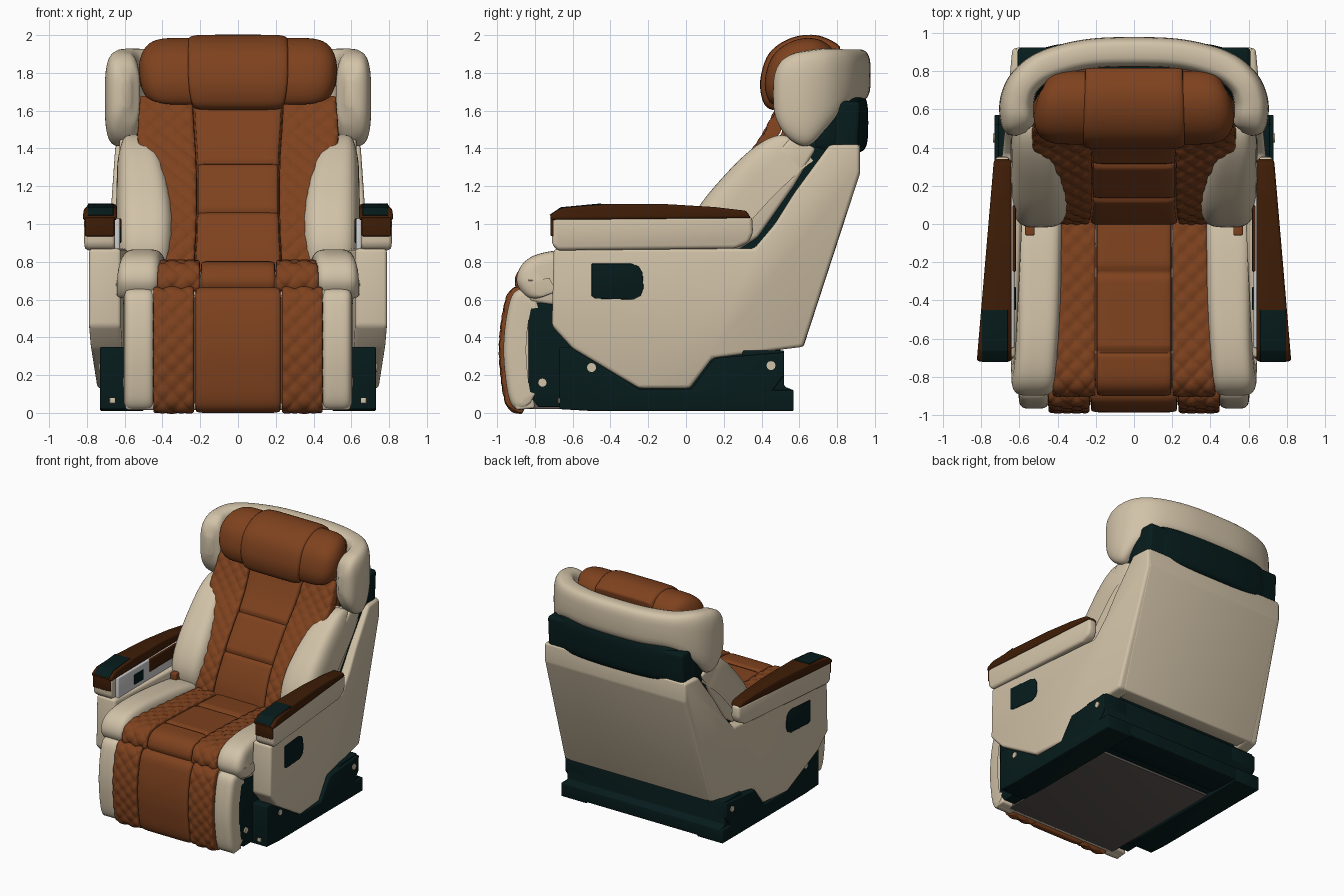
import bpy, bmesh, math
from mathutils import Vector

if "Cube" in bpy.data.objects:
    bpy.data.objects.remove(bpy.data.objects["Cube"])


def material(name, rgb):
    m = bpy.data.materials.new(name)
    m.use_nodes = True
    m.diffuse_color = (*rgb, 1)
    m.node_tree.nodes["Principled BSDF"].inputs["Base Color"].default_value = (*rgb, 1)
    return m


CREAM = material("cream_leather", (0.64, 0.54, 0.39))
BROWN = material("tan_leather", (0.21, 0.054, 0.013))
WOOD = material("dark_wood", (0.048, 0.012, 0.002))
DARK = material("dark_teal_plastic", (0.002, 0.011, 0.0115))
GREY = material("light_grey_metal", (0.6, 0.6, 0.6))
UNDER = material("underside_plate", (0.11, 0.094, 0.084))


def finish(name, bm, mat, mirror, angle=40):
    me = bpy.data.meshes.new(name)
    bm.to_mesh(me)
    bm.free()
    me.materials.append(mat)
    ob = bpy.data.objects.new(name, me)
    bpy.context.collection.objects.link(ob)
    bpy.ops.object.select_all(action='DESELECT')
    ob.select_set(True)
    bpy.context.view_layer.objects.active = ob
    bpy.ops.object.shade_smooth_by_angle(angle=math.radians(angle))
    if mirror:
        ob.modifiers.new("mirror", 'MIRROR')


def spline(pts, t):
    """Smooth curve through points, t from 0 to 1."""
    pts = [Vector(p) for p in pts]
    n = len(pts) - 1
    i = min(int(t * n), n - 1)
    f = t * n - i
    p0, p1, p2, p3 = (pts[max(0, min(n, i + k))] for k in (-1, 0, 1, 2))
    return p1 + 0.5 * f * (p2 - p0 + f * (2 * p0 - 5 * p1 + 4 * p2 - p3
                                          + f * (3 * (p1 - p2) + p3 - p0)))


def prism(name, pts, xa, xb, mat, bevel=0.015, mirror=True):
    """Side outline (y, z) extruded from xa to xb; either may depend on y, z."""
    bm = bmesh.new()
    fa = xa if callable(xa) else lambda y, z: xa
    fb = xb if callable(xb) else lambda y, z: xb
    a = [bm.verts.new((fa(y, z), y, z)) for y, z in pts]
    b = [bm.verts.new((fb(y, z), y, z)) for y, z in pts]
    bm.faces.new(a)
    bm.faces.new(b)
    for i in range(len(pts)):
        j = (i + 1) % len(pts)
        bm.faces.new((a[i], a[j], b[j], b[i]))
    bmesh.ops.recalc_face_normals(bm, faces=bm.faces)
    if bevel:
        bmesh.ops.bevel(bm, geom=bm.edges[:], offset=bevel, segments=3, profile=0.5,
                        affect='EDGES', clamp_overlap=True)
    finish(name, bm, mat, mirror)


def box(y0, y1, z0, z1):
    return [(y0, z0), (y1, z0), (y1, z1), (y0, z1)]


def cushion(name, path, xa, xb, mat, bulge=0.02, drop=0.05, n=9, seams=(), quilt=0,
            mirror=True, nu=24, nv=48):
    """Padded strip following a (y, z) path between two x edges (lists along the path)."""
    bm = bmesh.new()
    cap = lambda s: max(0, 1 - abs(2 * s - 1) ** n) ** (1 / n)
    ease = lambda s: 0.3 * s + 0.35 * (1 - math.cos(math.pi * s))
    rows, length, last = [], 0, None
    for j in range(nv + 1):
        t = ease(j / nv)
        p = spline(path, t)
        d = (spline(path, min(1, t + 0.01)) - spline(path, max(0, t - 0.01))).normalized()
        length += (p - last).length if last else 0
        last = p
        left, right = (spline([(x, 0) for x in e], t).x for e in (xa, xb))
        row = []
        for i in range(nu + 1):
            s = ease(i / nu)
            x = left + (right - left) * s
            h = (drop + bulge) * cap(s) * cap(t) - drop
            h -= sum(0.018 * math.exp(-((t - c) / 0.011) ** 2) for c in seams)
            if quilt:
                u, v = (x + length) / quilt, (x - length) / quilt
                ridge = abs(math.sin(math.pi * u) * math.sin(math.pi * v))
                h += 0.014 * (ridge ** 0.35 - 1)
            row.append(bm.verts.new((x, p.x - d.y * h, p.y + d.x * h)))
        rows.append(row)
    for r, q in zip(rows, rows[1:]):
        for i in range(nu):
            bm.faces.new((r[i], r[i + 1], q[i + 1], q[i]))
    finish(name, bm, mat, mirror, 60)


def wrap(name, half, mat, steps=84, sides=28):
    """Rounded band bent around the head; half lists (x, y, half width, bottom, top)."""
    stations = [(-s[0], *s[1:]) for s in reversed(half[1:])] + half
    bm, rings = bmesh.new(), []
    for k in range(steps + 1):
        t = k / steps
        x, y, w, lo, hi = spline(stations, t)
        d = spline(stations, min(1, t + 0.01)) - spline(stations, max(0, t - 0.01))
        nx, ny = Vector((-d[1], d[0])).normalized()
        ring = []
        for m in range(sides):
            c, s = math.cos(math.tau * m / sides), math.sin(math.tau * m / sides)
            a = math.copysign(abs(c) ** 0.6, c) * w
            b = math.copysign(abs(s) ** 0.6, s) * (hi - lo) / 2
            ring.append(bm.verts.new((x + nx * a, y + ny * a, (lo + hi) / 2 + b)))
        rings.append(ring)
    for r, q in zip(rings, rings[1:]):
        for m in range(sides):
            bm.faces.new((r[m], r[m - 1], q[m - 1], q[m]))
    bm.faces.new(rings[0])
    bm.faces.new(rings[-1])
    bmesh.ops.recalc_face_normals(bm, faces=bm.faces)
    finish(name, bm, mat, False, 60)


# Outer shell: splayed side panels and sloping back
def outer(y, z):
    return 0.79 - 0.095 * (y + 0.7)


prism("side_panel", [(-0.70, 0.87), (-0.71, 0.46), (-0.60, 0.34), (-0.25, 0.13), (0.02, 0.13),
                     (0.14, 0.29), (0.62, 0.35), (0.92, 1.27), (0.92, 1.42), (0.76, 1.42),
                     (0.57, 1.16), (0.47, 1.0), (0.36, 0.87)],
      lambda y, z: 0.62 - 0.05 * (y + 0.7), outer, CREAM, 0.02)
prism("back_panel", [(0.5, 0.35), (0.622, 0.35), (0.922, 1.27), (0.922, 1.42), (0.8, 1.42)],
      -0.62, 0.62, CREAM, 0.012, False)
prism("door_pocket", [(-0.5, 0.62), (-0.48, 0.605), (-0.28, 0.6), (-0.24, 0.62), (-0.225, 0.66),
                      (-0.23, 0.74), (-0.25, 0.775), (-0.29, 0.79), (-0.5, 0.79)],
      lambda y, z: outer(y, z) - 0.03, lambda y, z: outer(y, z) + 0.005, DARK, 0.003)

# Dark inner frame and band below the head wings
prism("back_frame", [(0.2, 0.5), (0.25, 0.87), (0.34, 0.92), (0.50, 1.17), (0.64, 1.42),
                     (0.76, 1.65), (0.925, 1.65), (0.91, 1.38), (0.6, 0.5)],
      -0.61, 0.61, DARK, 0.025, False)
wrap("neck_band", [(0, 0.90, 0.065, 1.38, 1.69), (0.25, 0.89, 0.065, 1.38, 1.69),
                   (0.46, 0.85, 0.07, 1.38, 1.68), (0.57, 0.77, 0.05, 1.38, 1.66),
                   (0.59, 0.68, 0.03, 1.4, 1.6)], DARK)

# Base: rails, body, rear beam, underside and bolts
prism("base_rail", [(-0.67, 0.02), (-0.67, 0.35), (-0.58, 0.35), (-0.25, 0.125), (0.03, 0.125),
                    (0.15, 0.29), (0.52, 0.32), (0.52, 0.2), (0.46, 0.12), (0.57, 0.12),
                    (0.57, 0.01), (-0.5, 0.01)], 0.5, 0.73, DARK, 0.008)
prism("base_body", [(-0.78, 0.03), (-0.835, 0.1), (-0.835, 0.58), (-0.4, 0.6), (0.3, 0.6),
                    (0.5, 0.34), (0.5, 0.1), (0.4, 0.04)], -0.6, 0.6, DARK, 0.01, False)
prism("rear_beam", [(0.3, 0.03), (0.57, 0.02), (0.57, 0.12), (0.52, 0.14), (0.52, 0.33),
                    (0.3, 0.33)], -0.71, 0.71, DARK, 0.008, False)
prism("underside", box(-0.84, 0.24, 0.02, 0.13), -0.5, 0.5, UNDER, 0.005, False)
for y, z, x in ((-0.76, 0.16, 0.61), (-0.5, 0.24, 0.737), (0.45, 0.25, 0.737)):
    ring = [(y + 0.024 * math.cos(k * math.pi / 6), z + 0.024 * math.sin(k * math.pi / 6))
            for k in range(12)]
    prism("base_bolt", ring, x - 0.03, x, CREAM, 0)
prism("front_bolt", box(-0.677, -0.65, 0.05, 0.08), 0.65, 0.68, CREAM, 0.004)

# Armrests
arm_out = lambda y, z: 0.815 - 0.085 * (y + 0.7)
prism("armrest_pad", [(-0.71, 0.89), (-0.68, 0.86), (0.26, 0.87), (0.33, 0.90), (0.355, 0.95),
                      (0.35, 1.04), (-0.71, 1.04)], 0.65, arm_out, CREAM, 0.025)
prism("armrest_wood", [(-0.72, 1.02), (-0.718, 1.05), (-0.66, 1.085), (-0.45, 1.105),
                       (-0.1, 1.105), (0.15, 1.09), (0.32, 1.07), (0.345, 1.03)], 0.64,
      lambda y, z: arm_out(y, z) + 0.006, WOOD, 0.018)
prism("armrest_front_trim", box(-0.718, -0.69, 0.935, 1.05), 0.655, 0.81, WOOD, 0.008)
prism("armrest_control_pad", [(-0.723, 1.048), (-0.663, 1.089), (-0.45, 1.109),
                              (-0.45, 1.09), (-0.65, 1.07), (-0.71, 1.04)], 0.66, 0.795,
      DARK, 0.002)
prism("armrest_inner_plate", box(-0.65, 0.2, 0.72, 1.03), 0.625, 0.655, GREY, 0.01)
prism("armrest_inner_switch", box(-0.45, -0.33, 0.9, 0.98), 0.618, 0.64, DARK, 0.004)
prism("inner_trim", box(-0.25, 0.1, 0.93, 1.03), 0.618, 0.65, WOOD, 0.006)
prism("belt_buckle", box(-0.06, 0.0, 0.78, 0.866), 0.52, 0.57, BROWN, 0.008)

# Seat cushion
prism("seat_core", [(-0.83, 0.59), (-0.85, 0.7), (-0.76, 0.75), (0.2, 0.73), (0.2, 0.5),
                    (-0.7, 0.57)], -0.61, 0.61, CREAM, 0.02, False)
seat = [(-0.855, 0.62), (-0.88, 0.70), (-0.83, 0.77), (-0.70, 0.785), (-0.5, 0.78),
        (-0.25, 0.77), (0.08, 0.75)]
cushion("seat_centre", seat, [-0.2] * 2, [0.2] * 2, BROWN, seams=(0.53, 0.83),
        mirror=False, nv=110)
cushion("seat_quilt", seat, [0.2] * 2, [0.43, 0.42, 0.38], BROWN, quilt=0.1,
        bulge=0.028, nu=30, nv=100)
cushion("seat_bolster", [(-0.835, 0.58), (-0.88, 0.70), (-0.82, 0.80), (-0.66, 0.84),
                         (-0.4, 0.84), (0.1, 0.81)], [0.41, 0.40, 0.37],
        [0.645, 0.64, 0.62, 0.62], CREAM, bulge=0.022, drop=0.16, n=4.5)

# Leg rest
prism("leg_rest_core", [(-0.9, 0.015), (-0.8, 0.025), (-0.82, 0.2), (-0.84, 0.6), (-0.86, 0.66),
                        (-0.9, 0.63), (-0.93, 0.4), (-0.925, 0.12)], -0.595, 0.595, CREAM,
      0.012, False)
leg = [(-0.86, 0.01), (-0.93, 0.05), (-0.96, 0.22), (-0.965, 0.38), (-0.945, 0.54),
       (-0.91, 0.635), (-0.82, 0.655)]
cushion("leg_rest_centre", leg, [-0.23] * 2, [0.23] * 2, BROWN, mirror=False)
cushion("leg_rest_quilt", leg, [0.23] * 2, [0.45] * 2, BROWN, bulge=0.026, quilt=0.1,
        nu=30, nv=80)
cushion("leg_rest_side", [(y + 0.02, z) for y, z in leg], [0.44] * 2, [0.605] * 2, CREAM,
        drop=0.1, n=4.5)

# Backrest
back = [(0.0, 0.70), (0.05, 0.88), (0.14, 1.06), (0.29, 1.28), (0.42, 1.46), (0.53, 1.68)]
cushion("backrest_centre", back, [-0.235, -0.22, -0.22, -0.24], [0.235, 0.22, 0.22, 0.24],
        BROWN, seams=(0.4, 0.64), mirror=False, nv=110)
cushion("backrest_quilt", back, [0.235, 0.22, 0.22, 0.24], [0.4, 0.4, 0.45, 0.53, 0.52], BROWN,
        quilt=0.1, bulge=0.025, nu=36, nv=110)
cushion("backrest_bolster", [(-0.03, 0.72), (0.0, 0.9), (0.09, 1.08), (0.24, 1.26),
                             (0.39, 1.41), (0.52, 1.52)], [0.36, 0.34, 0.335, 0.36, 0.41, 0.51],
        [0.62, 0.64, 0.645, 0.645, 0.64, 0.615], CREAM, bulge=0.025, drop=0.24, n=3.8, nu=32)
prism("backrest_side_fill", [(0.1, 0.75), (0.38, 0.93), (0.57, 1.2), (0.69, 1.40), (0.56, 1.46),
                             (0.3, 1.22), (0.12, 1.0)], 0.46, 0.628, CREAM, 0.02)
prism("backrest_fill", [(0.1, 0.75), (0.17, 0.95), (0.47, 1.4), (0.6, 1.7), (0.75, 1.7),
                        (0.6, 1.3), (0.35, 0.75)], -0.47, 0.47, BROWN, 0.02, False)

# Headrest pillow: side lobes tuck under the centre
head = [(0.475, 1.61), (0.428, 1.65), (0.413, 1.76), (0.455, 1.89), (0.56, 1.965),
        (0.69, 1.98), (0.82, 1.93)]
prism("headrest_core", [(0.47, 1.64), (0.46, 1.78), (0.53, 1.9), (0.62, 1.94), (0.74, 1.92),
                        (0.81, 1.85), (0.81, 1.64)], -0.4, 0.4, BROWN, 0.03, False)
cushion("headrest_centre", head, [-0.24, -0.27, -0.27, -0.26], [0.24, 0.27, 0.27, 0.26], BROWN,
        drop=0.07, n=8, mirror=False)
cushion("headrest_lobe", [(y + 0.018, z - 0.006) for y, z in head], [0.1] * 2,
        [0.44, 0.5, 0.525, 0.525, 0.5, 0.45], BROWN, bulge=0.015, drop=0.18, n=3.6, nu=32)

# Wraparound head wings
wrap("head_wings", [(0, 0.9, 0.078, 1.65, 1.925), (0.25, 0.888, 0.078, 1.65, 1.925),
                    (0.46, 0.83, 0.08, 1.64, 1.925), (0.57, 0.745, 0.083, 1.53, 1.93),
                    (0.61, 0.65, 0.09, 1.415, 1.92), (0.61, 0.56, 0.092, 1.44, 1.90),
                    (0.60, 0.50, 0.078, 1.52, 1.85), (0.59, 0.47, 0.025, 1.62, 1.76)], CREAM)
